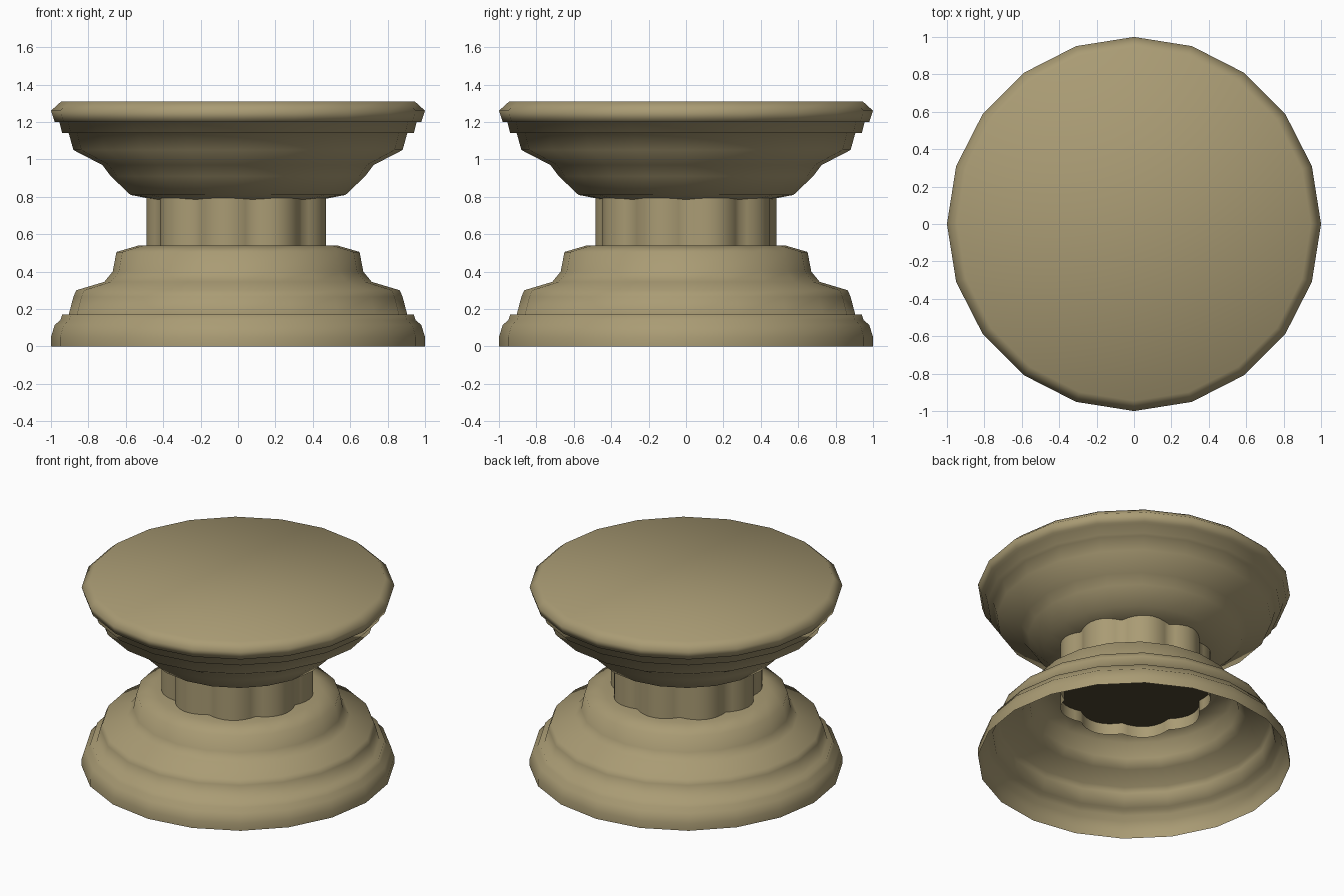
import bpy, bmesh, math

if "Cube" in bpy.data.objects:
    bpy.data.objects.remove(bpy.data.objects["Cube"])


def material(name, colour):
    m = bpy.data.materials.new(name)
    m.diffuse_color = (*colour, 1)
    m.use_nodes = True
    m.node_tree.nodes["Principled BSDF"].inputs["Base Color"].default_value = m.diffuse_color
    return m


stone = material("tan_stone", (0.40, 0.33, 0.175))
dark = material("dark_hollow", (0.075, 0.06, 0.03))


def loft(name, rings, cap_bottom, cap_top, mat=stone, angle=180):
    """Skin a bottom-to-top stack of rings, optionally closing the ends."""
    bm = bmesh.new()
    vs = [[bm.verts.new(p) for p in ring] for ring in rings]
    n = len(vs[0])
    for a, b in zip(vs, vs[1:]):
        for i in range(n):
            j = (i + 1) % n
            bm.faces.new((a[i], a[j], b[j], b[i]))
    if cap_bottom:
        bm.faces.new(vs[0][::-1])
    if cap_top:
        bm.faces.new(vs[-1])
    me = bpy.data.meshes.new(name)
    bm.to_mesh(me)
    bm.free()
    me.materials.append(mat)
    ob = bpy.data.objects.new(name, me)
    bpy.context.collection.objects.link(ob)
    bpy.ops.object.select_all(action='DESELECT')
    ob.select_set(True)
    bpy.context.view_layer.objects.active = ob
    bpy.ops.object.shade_smooth_by_angle(angle=math.radians(angle))
    return ob


def ring(r, z, n=20):
    return [(r * math.cos(2 * math.pi * i / n), r * math.sin(2 * math.pi * i / n), z)
            for i in range(n)]


def fluted(z, n=72):
    # nine rounded lobes, one pointing along -x
    pts = []
    for i in range(n):
        t = 2 * math.pi * i / n
        r = 0.443 + 0.047 * abs(math.cos(4.5 * (t - math.pi)))
        pts.append((r * math.cos(t), r * math.sin(t), z))
    return pts


# base: moulded bell, open underneath, with a lip running in to the shaft
base = [(1, 0), (1, 0.05), (0.98, 0.115), (0.95, 0.14), (0.94, 0.17), (0.905, 0.17),
        (0.88, 0.265), (0.865, 0.30), (0.715, 0.345), (0.67, 0.40), (0.65, 0.505),
        (0.53, 0.54), (0.43, 0.54)]
loft("base", [ring(r, z) for r, z in base], False, False)

# shaft: fluted tube reaching slightly into base and capital
loft("fluted_shaft", [fluted(0.45), fluted(0.84)], False, False)

# dark panel closing the hollow of the shaft
loft("shaft_hollow", [fluted(0.53)], True, False, dark)

# capital: flaring moulding with flat top
capital = [(0.42, 0.78), (0.575, 0.81), (0.68, 0.91), (0.725, 0.97), (0.88, 1.05),
           (0.905, 1.14), (0.94, 1.14), (0.955, 1.20), (0.98, 1.20), (1, 1.26), (0.945, 1.31)]
loft("capital", [ring(r, z) for r, z in capital], True, True)
